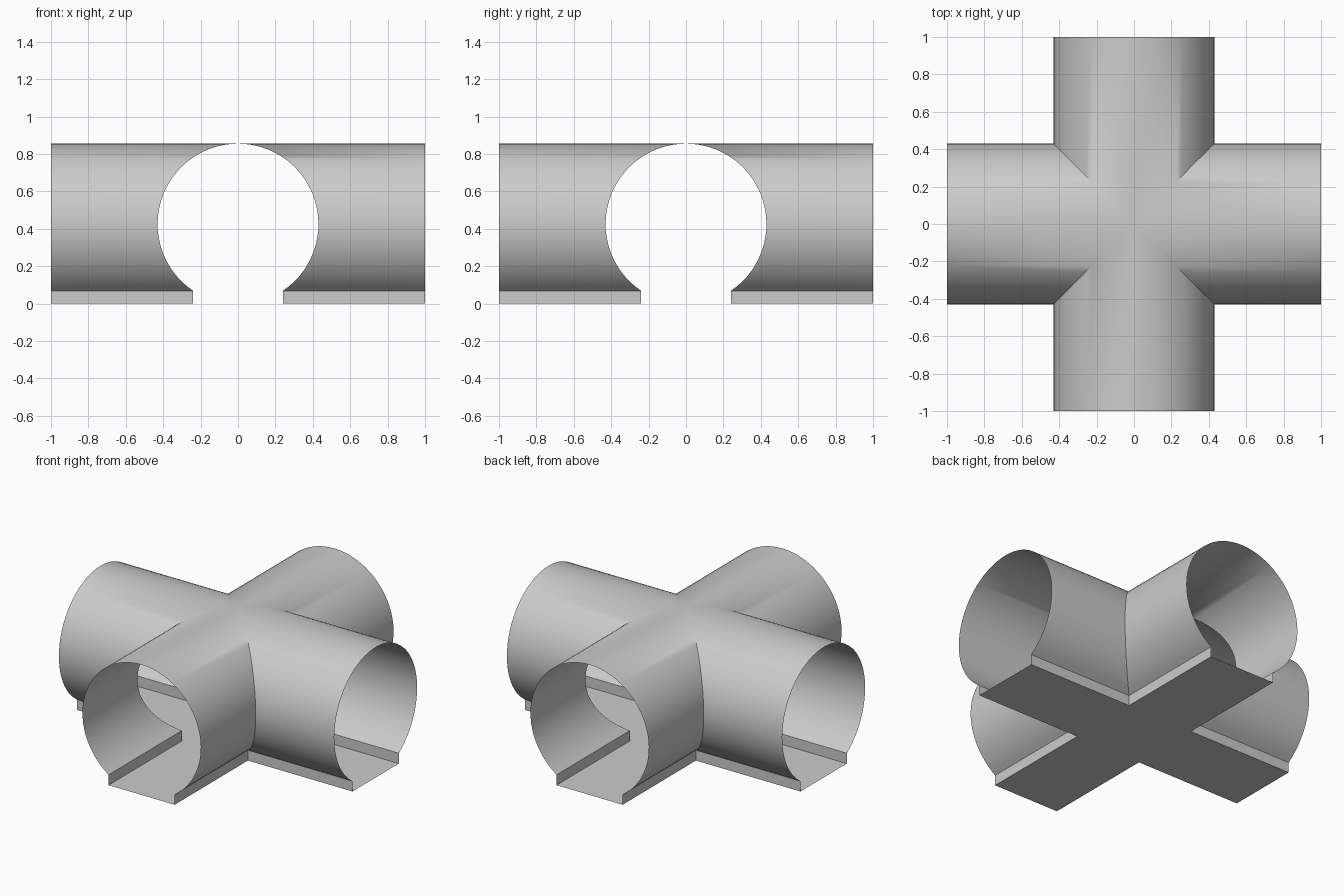
import bpy, bmesh, math
from mathutils import Matrix

RADIUS, CENTRE_Z = 0.43, 0.425   # tube section
HALF_FLOOR = 0.24                # half width of the floor channel
LENGTH = 1.0                     # reach of each arm from the middle
STEPS = 56                       # segments around the tube

cube = bpy.data.objects.get("Cube")
if cube:
    bpy.data.objects.remove(cube, do_unlink=True)

grey = bpy.data.materials.new("light grey")
grey.use_nodes = True
colour = (0.6, 0.6, 0.6, 1)
grey.diffuse_color = colour
grey.node_tree.nodes["Principled BSDF"].inputs["Base Color"].default_value = colour


def crossing(name, profile):
    """Sweep an open section along four arms, mitred where they meet."""
    bm = bmesh.new()
    for quarter in range(4):
        turn = Matrix.Rotation(quarter * math.pi / 2, 4, 'Z')
        rows = []
        for u, z in profile:
            inner = bm.verts.new(turn @ Matrix.Translation((u, abs(u), z)).translation)
            outer = bm.verts.new(turn @ Matrix.Translation((u, LENGTH, z)).translation)
            rows.append((inner, outer))
        for a, b in zip(rows, rows[1:]):
            bm.faces.new((a[0], a[1], b[1], b[0]))
    bmesh.ops.remove_doubles(bm, verts=bm.verts, dist=0.0005)
    mesh = bpy.data.meshes.new(name)
    bm.to_mesh(mesh)
    bm.free()
    mesh.materials.append(grey)
    obj = bpy.data.objects.new(name, mesh)
    bpy.context.collection.objects.link(obj)
    bpy.ops.object.select_all(action='DESELECT')
    obj.select_set(True)
    bpy.context.view_layer.objects.active = obj
    bpy.ops.object.shade_smooth_by_angle(angle=math.radians(40))
    return obj


# Round tube walls, open at the bottom
sweep = math.pi - math.asin(HALF_FLOOR / RADIUS)
angles = [sweep * (2 * i / STEPS - 1) for i in range(STEPS + 1)]
arc = [(RADIUS * math.sin(a), CENTRE_Z + RADIUS * math.cos(a)) for a in angles]
arc[STEPS // 2] = (0, CENTRE_Z + RADIUS)
crossing("tunnel_shell", arc)

# Shallow channel: two upright kerbs and the flat floor
kerb_top = arc[0][1]
channel = [(HALF_FLOOR, kerb_top), (HALF_FLOOR, 0), (0, 0),
           (-HALF_FLOOR, 0), (-HALF_FLOOR, kerb_top)]
crossing("floor_channel", channel)
